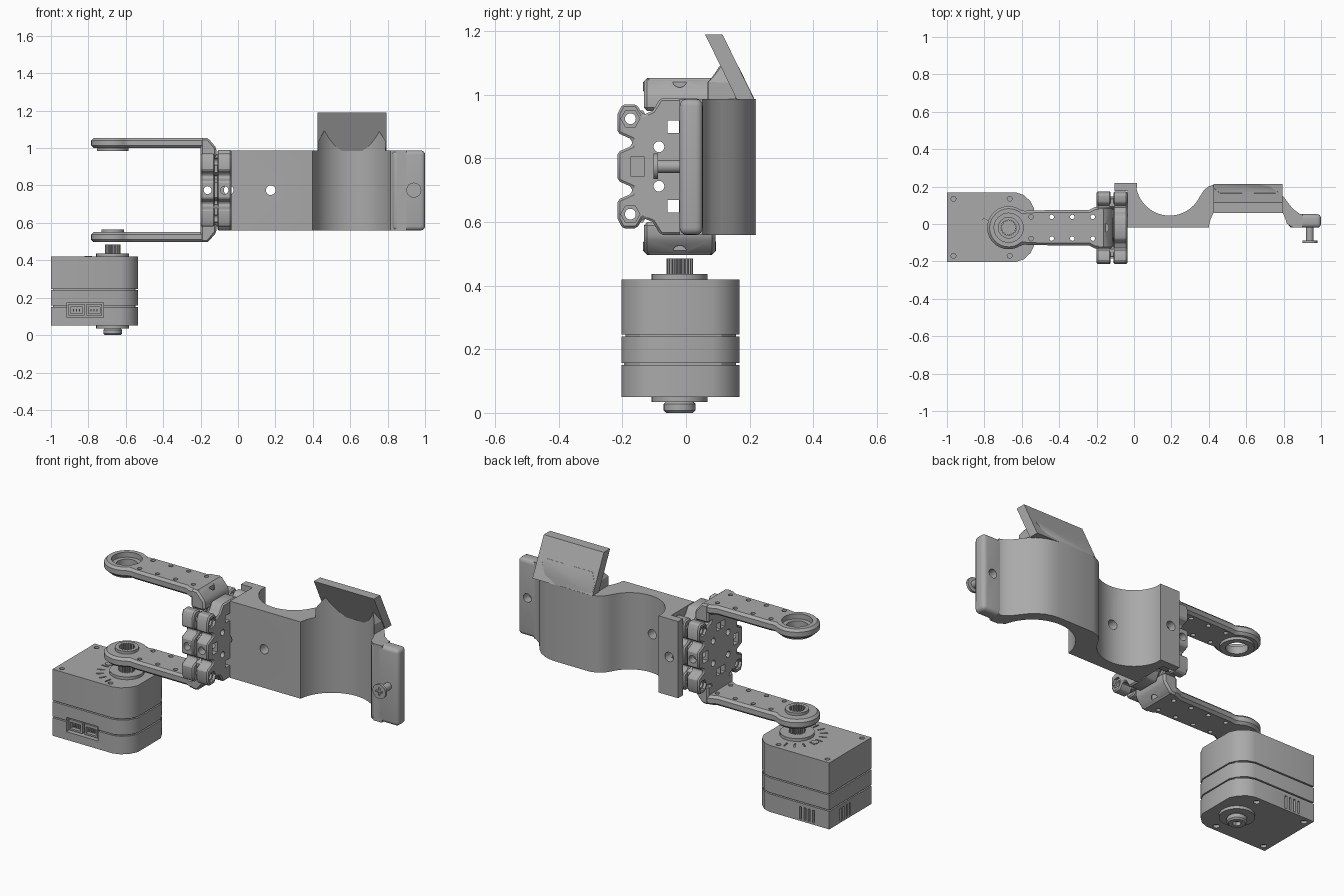
import bpy, bmesh
from math import sin, cos, radians, pi
from mathutils import Matrix

if "Cube" in bpy.data.objects:
    bpy.data.objects.remove(bpy.data.objects["Cube"])

grey = bpy.data.materials.new("plain grey")
grey.use_nodes = True
grey.diffuse_color = (0.4, 0.4, 0.4, 1)
grey.node_tree.nodes["Principled BSDF"].inputs["Base Color"].default_value = (0.4, 0.4, 0.4, 1)

MID = 0.775            # height of the bracket's mirror plane
AX, AY = -0.67, -0.02  # servo axis


def prism(name, pts, lo, hi, axis="z"):
    """Extrude a 2D outline along an axis."""
    place = {"z": lambda a, b, h: (a, b, h),
             "x": lambda a, b, h: (h, a, b),
             "y": lambda a, b, h: (a, h, b)}[axis]
    bm = bmesh.new()
    rings = [[bm.verts.new(place(a, b, h)) for a, b in pts] for h in (lo, hi)]
    n = len(pts)
    for r in rings:
        bm.faces.new(r)
    for i in range(n):
        j = (i + 1) % n
        bm.faces.new((rings[0][i], rings[0][j], rings[1][j], rings[1][i]))
    bmesh.ops.recalc_face_normals(bm, faces=bm.faces)
    me = bpy.data.meshes.new(name)
    bm.to_mesh(me)
    bm.free()
    ob = bpy.data.objects.new(name, me)
    bpy.context.collection.objects.link(ob)
    me.materials.append(grey)
    return ob


def arc(cx, cy, r, a0, a1, n=24):
    return [(cx + r * cos(radians(a0 + (a1 - a0) * i / n)),
             cy + r * sin(radians(a0 + (a1 - a0) * i / n))) for i in range(n + 1)]


def cyl(name, a, b, r, lo, hi, axis="z", n=32):
    return prism(name, arc(a, b, r, 0, 360, n)[:-1], lo, hi, axis)


def box(name, x0, x1, y0, y1, z0, z1):
    return prism(name, [(x0, y0), (x1, y0), (x1, y1), (x0, y1)], z0, z1)


def bake(ob):
    deps = bpy.context.evaluated_depsgraph_get()
    me = bpy.data.meshes.new_from_object(ob.evaluated_get(deps))
    ob.modifiers.clear()
    ob.data = me


def cut(ob, cutters, op="DIFFERENCE"):
    for c in cutters:
        m = ob.modifiers.new("cut", "BOOLEAN")
        m.operation, m.solver, m.object = op, "EXACT", c
    bake(ob)
    for c in cutters:
        bpy.data.objects.remove(c)


def bevel(ob, width, segments=1, angle=40):
    m = ob.modifiers.new("bevel", "BEVEL")
    m.width, m.segments, m.angle_limit = width, segments, radians(angle)
    bake(ob)


def mirrored(ob, name):
    """Copy across the bracket's mirror plane."""
    c = ob.copy()
    c.data = ob.data.copy()
    c.name = name
    c.data.transform(Matrix.Translation((0, 0, 2 * MID)) @ Matrix.Scale(-1, 4, (0, 0, 1)))
    c.data.flip_normals()
    bpy.context.collection.objects.link(c)
    return c


# Servo case: three stacked shells with thin grooves between
def case_outline(g):
    half = [(-1 + g, 0.186 - g), (-0.63, 0.186 - g), (-0.59, 0.172 - g),
            (-0.555, 0.14 - g), (-0.535 - g, 0.1)]
    return [(x, y - 0.017) for x, y in half] + [(x, -y - 0.017) for x, y in reversed(half)]


lower = prism("servo_lower_case", case_outline(0), 0.05, 0.15)
middle = prism("servo_middle_case", case_outline(0), 0.157, 0.24)
upper = prism("servo_upper_case", case_outline(0), 0.247, 0.42)
prism("servo_core", case_outline(0.012), 0.14, 0.26)

corners = [(x, y) for x in (-0.965, -0.665) for y in (-0.17, 0.135)]
cuts = [cyl("hole", x, y, 0.013, 0.4, 0.43, n=16) for x, y in corners]
for i in range(9):      # dial marks
    mark = box("mark", 0.115, 0.155, -0.004, 0.004, 0.412, 0.43)
    mark.data.transform(Matrix.Translation((AX, AY, 0)) @ Matrix.Rotation(radians(100 + 20 * i), 4, "Z"))
    cuts.append(mark)
cut(upper, cuts)
cyl("dial_stud", -0.8, 0.01, 0.02, 0.41, 0.424)

cuts = [cyl("hole", x, y, 0.016, 0.04, 0.065, n=16) for x, y in corners]
for i in range(4):      # vents on two sides
    x, y = -0.91 + 0.027 * i, -0.02 + 0.027 * i
    cuts += [box("vent", x, x + 0.012, 0.15, 0.2, 0.06, 0.13),
             box("vent", -1.02, -0.98, y, y + 0.012, 0.06, 0.13)]
cut(lower, cuts + [box("port", -0.915, -0.72, -0.25, -0.165, 0.095, 0.2)])
cut(middle, [box("port", -0.915, -0.72, -0.25, -0.165, 0.09, 0.175)])
core = bpy.data.objects["servo_core"]
cut(core, [box("port", -0.915, -0.72, -0.25, -0.165, 0.09, 0.175)])
for i in range(2):
    x = -0.905 + 0.095 * i
    socket = box("servo_socket", x, x + 0.083, -0.195, -0.16, 0.105, 0.165)
    cut(socket, [box("slot", x + 0.01, x + 0.073, -0.22, -0.175, 0.115, 0.15)])
    for k in range(3):
        box("socket_pin", x + 0.022 + 0.016 * k, x + 0.028 + 0.016 * k, -0.19, -0.17, 0.125, 0.14)

# Servo shaft, flanges and rear pivot
cyl("top_flange", AX, AY, 0.088, 0.42, 0.436)
teeth = [(AX + (0.042 if i % 4 < 2 else 0.035) * cos(2 * pi * i / 80),
          AY + (0.042 if i % 4 < 2 else 0.035) * sin(2 * pi * i / 80)) for i in range(80)]
prism("splined_shaft", teeth, 0.43, 0.485)
cyl("bottom_flange", AX, AY, 0.088, 0.034, 0.05)
pivot = cyl("rear_pivot", AX, AY, 0.05, 0.0, 0.036)
bevel(pivot, 0.008)
cut(pivot, [cyl("hole", AX, AY, 0.022, -0.02, 0.02, n=6)])

# Bracket arms
side = arc(AX, 0, 0.115, 180, 50, 20) + [(-0.56, 0.093), (-0.24, 0.095), (-0.21, 0.11), (-0.15, 0.11)]
outline = [(x, y + AY) for x, y in side] + [(x, AY - y) for x, y in reversed(side[1:])]
arm = prism("upper_arm", outline, 1.0, 1.053)
bevel(arm, 0.013)
neck = prism("upper_neck", [(-0.2, 0.95), (-0.2, 1.053), (-0.16, 1.053), (-0.115, 1.0), (-0.115, 0.95)],
             AY - 0.112, AY + 0.112, "y")
bevel(neck, 0.01)
cut(neck, [cyl("hole", -0.16, AY, 0.025, 0.99, 1.1)])
cut(arm, [cyl("hole", x, AY + s * 0.058, 0.012, 0.9, 1.1, n=16)
          for x in (-0.55, -0.44, -0.33, -0.22) for s in (-1, 1)])
low = mirrored(arm, "lower_arm")
mirrored(neck, "lower_neck")
boss = cyl("upper_boss", AX, AY, 0.085, 0.985, 1.004)
cut(boss, [cyl("hole", AX, AY, 0.055, 0.9, 1.1)])
cut(arm, [cyl("hole", AX, AY, 0.055, 0.9, 1.1), cyl("recess", AX, AY, 0.078, 1.025, 1.1)])
boss = cyl("lower_boss", AX, AY, 0.06, 0.54, 0.565)
cut(boss, [prism("spline", teeth, 0.4, 0.6)])
cut(low, [prism("spline", teeth, 0.4, 0.6)])

# Notched hub joining the arms to the shell
q = [(0.06, 0.215), (0.085, 0.175), (0.115, 0.162), (0.135, 0.195), (0.18, 0.195), (0.195, 0.165),
     (0.195, 0.105), (0.15, 0.085), (0.15, 0.065), (0.195, 0.045)]
half = q + [(d, -e) for d, e in reversed(q)]
ring = half + [(-d, -e) for d, e in half]
for name, x0, x1 in (("hub_outer_plate", -0.2, -0.125), ("hub_inner_plate", -0.11, -0.035)):
    hub = prism(name, [(d + AY, e + MID) for d, e in ring], x0, x1, "x")
    bevel(hub, 0.007)
    cuts = [cyl("pin", (x0 + x1) / 2, MID, 0.021, -0.5, 0.5, "y", 20)]
    for s in (-1, 1):
        for t in (-1, 1):
            cuts += [cyl("bolt", AY + s * 0.155, MID + t * 0.15, 0.017, -0.3, 0.1, "x", 20),
                     cyl("bolt", AY + s * 0.065, MID + t * 0.062, 0.017, -0.3, 0.1, "x", 20)]
            y, z = AY + s * 0.02, MID + t * 0.125
            cuts.append(box("window", -0.3, 0.1, y - 0.018, y + 0.018, z - 0.02, z + 0.02))
            # hexagonal seats on the outside
            face = x0 if name == "hub_outer_plate" else x1
            cuts.append(cyl("seat", AY + s * 0.155, MID + t * 0.15, 0.03, face - 0.015, face + 0.015, "x", 6))
        y = AY + s * 0.132
        cuts.append(box("window", -0.3, 0.1, y - 0.022, y + 0.022, MID - 0.03, MID + 0.03))
    cut(hub, cuts)
core = prism("hub_core", [(d * 0.85 + AY, e * 0.9 + MID) for d, e in ring], -0.13, -0.105, "x")
cut(core, [cyl("bolt", AY + s * d, MID + t * e, 0.02, -0.3, 0.1, "x", 20)
           for d, e in ((0.155, 0.15), (0.065, 0.062)) for s in (-1, 1) for t in (-1, 1)]
    + [box("window", -0.3, 0.1, AY - 0.038, AY + 0.038, MID + t * 0.125 - 0.02, MID + t * 0.125 + 0.02)
       for t in (-1, 1)])

# Curved shell: saddle, forearm cup and the web up to the tab
inner = arc(0.61, -0.045, 0.212, 13, 173, 32)
bump = [(0.375, 0.182), (0.4, 0.202), (0.44, 0.215), (0.65, 0.215), (0.69, 0.211), (0.73, 0.199),
        (0.77, 0.175), (0.8, 0.145), (0.825, 0.112), (0.85, 0.08), (0.885, 0.055), (0.9, 0.052)]
shell = prism("curved_shell", [(-0.035, -0.02), (-0.035, 0.177), (-0.105, 0.177), (-0.105, 0.22), (0.015, 0.22)]
              + arc(0.19, 0.225, 0.18, 193, 335) + bump + [(0.9, -0.02), (0.85, -0.02)]
              + inner + [(0.395, -0.02)], 0.56, 0.987)
cut(shell, [cyl("hole", x, MID, 0.026, -0.2, 0.5, "y") for x in (0.175, -0.05)])

# End tab with rounded corners and its screw
tab = box("end_tab", 0.825, 1.0, -0.02, 0.053, 0.56, 0.987)
bevel(tab, 0.022, 4)
cut(tab, [cyl("hole", 0.94, MID, 0.024, 0.0, 0.2, "y")])
cut(shell, [cyl("hole", 0.94, MID, 0.024, 0.0, 0.2, "y")])
cyl("screw_shaft", 0.94, MID, 0.02, -0.092, 0.01, "y")
head = cyl("screw_head", 0.94, MID, 0.04, -0.102, -0.088, "y")
cut(head, [box("slot", 0.94 - a, 0.94 + a, -0.12, -0.096, MID - b, MID + b)
           for a, b in ((0.022, 0.005), (0.005, 0.022))])

# Slanted upper flap with the cup wall running into it
prism("slanted_flap", [(0.16, 0.985), (0.06, 1.19), (0.115, 1.19), (0.215, 0.985)], 0.425, 0.795, "x")
wall = prism("flap_web", [p for p in inner if 0.43 < p[0] < 0.79] + [(0.43, 0.21), (0.65, 0.215),
             (0.73, 0.199), (0.79, 0.155)], 0.98, 1.1)
cut(wall, [prism("slope", [(-0.2, 0.9), (0.2574, 0.9), (0.16, 1.1), (-0.2, 1.1)], 0.3, 0.9, "x")], "INTERSECT")
cut(wall, [prism("gable", [(0.4, 0.97), (0.425, 1.03), (0.46, 1.09), (0.755, 1.09), (0.795, 1.03), (0.81, 0.97)],
                 -0.1, 0.4, "y")], "INTERSECT")

# Smooth rounded faces, keep corners sharp
bpy.ops.object.select_all(action="DESELECT")
for ob in bpy.context.collection.objects:
    if ob.type == "MESH" and grey.name in ob.data.materials:
        ob.select_set(True)
        bpy.context.view_layer.objects.active = ob
bpy.ops.object.shade_smooth_by_angle(angle=radians(30))
